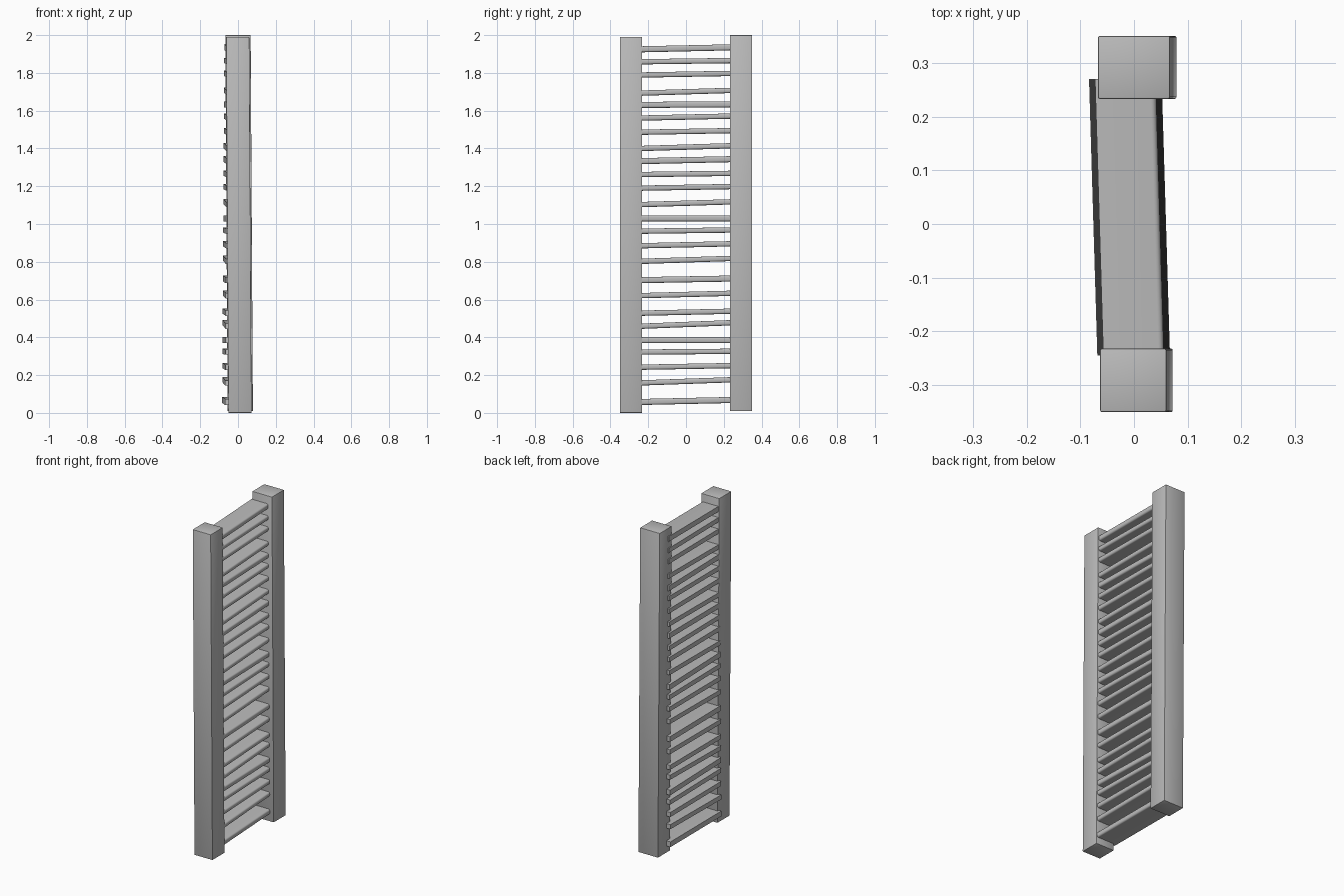
import bpy, bmesh, math

cube = bpy.data.objects.get("Cube")
if cube:
    bpy.data.objects.remove(cube, do_unlink=True)

grey = bpy.data.materials.new("plain grey")
grey.use_nodes = True
colour = (0.5, 0.5, 0.5, 1)
grey.diffuse_color = colour
grey.node_tree.nodes["Principled BSDF"].inputs["Base Color"].default_value = colour


def rounded_box(name, low, high, radius, segments, adjust):
    """Box between two corners, corners moved by adjust(), then softened."""
    bm = bmesh.new()
    bmesh.ops.create_cube(bm, size=1)
    for v in bm.verts:
        v.co = [a if c < 0 else b for c, a, b in zip(v.co, low, high)]
        adjust(v.co)
    edges = [e for e in bm.edges if radius[1](e)]
    bmesh.ops.bevel(bm, geom=edges, offset=radius[0], segments=segments,
                    profile=0.5, affect='EDGES', clamp_overlap=True)
    bmesh.ops.recalc_face_normals(bm, faces=bm.faces)
    mesh = bpy.data.meshes.new(name)
    bm.to_mesh(mesh)
    bm.free()
    mesh.materials.append(grey)
    obj = bpy.data.objects.new(name, mesh)
    bpy.context.collection.objects.link(obj)
    bpy.ops.object.select_all(action='DESELECT')
    obj.select_set(True)
    bpy.context.view_layer.objects.active = obj
    bpy.ops.object.shade_smooth_by_angle(angle=math.radians(35))
    return obj


# Two square posts, leaning slightly towards -x at the top
def lean(co):
    co.x += 0.012 * (1 - co.z / 2)


def any_edge(e):
    return True


rounded_box("front_post", (-0.063, -0.35, 0), (0.060, -0.232, 1.99),
            (0.003, any_edge), 2, lean)
rounded_box("back_post", (-0.067, 0.233, 0.01), (0.067, 0.35, 2.0),
            (0.003, any_edge), 2, lean)


# Flat treads with a rounded nose: (height, rise towards the back)
treads = [
    (0.063, 0.010), (0.167, 0.016), (0.246, 0.008), (0.324, 0.004),
    (0.385, 0.000), (0.468, 0.018), (0.533, 0.010), (0.627, 0.012),
    (0.707, 0.008), (0.810, 0.015), (0.890, 0.010), (0.965, 0.006),
    (1.030, 0.000), (1.110, 0.014), (1.194, 0.008), (1.265, 0.006),
    (1.338, 0.010), (1.407, 0.014), (1.490, 0.008), (1.566, 0.010),
    (1.632, 0.003), (1.700, 0.014), (1.793, 0.008), (1.862, 0.006),
    (1.930, 0.010),
]


def nose_edge(e):
    return all(v.co.x > 0 for v in e.verts) and abs(e.verts[0].co.y - e.verts[1].co.y) > 0.1


for i, (z, rise) in enumerate(treads):
    t = z / 2
    half = 0.014 if i % 4 else 0.016

    def skew(co, rise=rise):
        co.z += rise * co.y / 0.46
        co.x -= 0.03 * co.y

    rounded_box("tread_%02d" % (i + 1),
                (-0.076 + 0.012 * t, -0.245, z - half),
                (0.060 - 0.012 * t, 0.270, z + half),
                (0.010, nose_edge), 4, skew)
